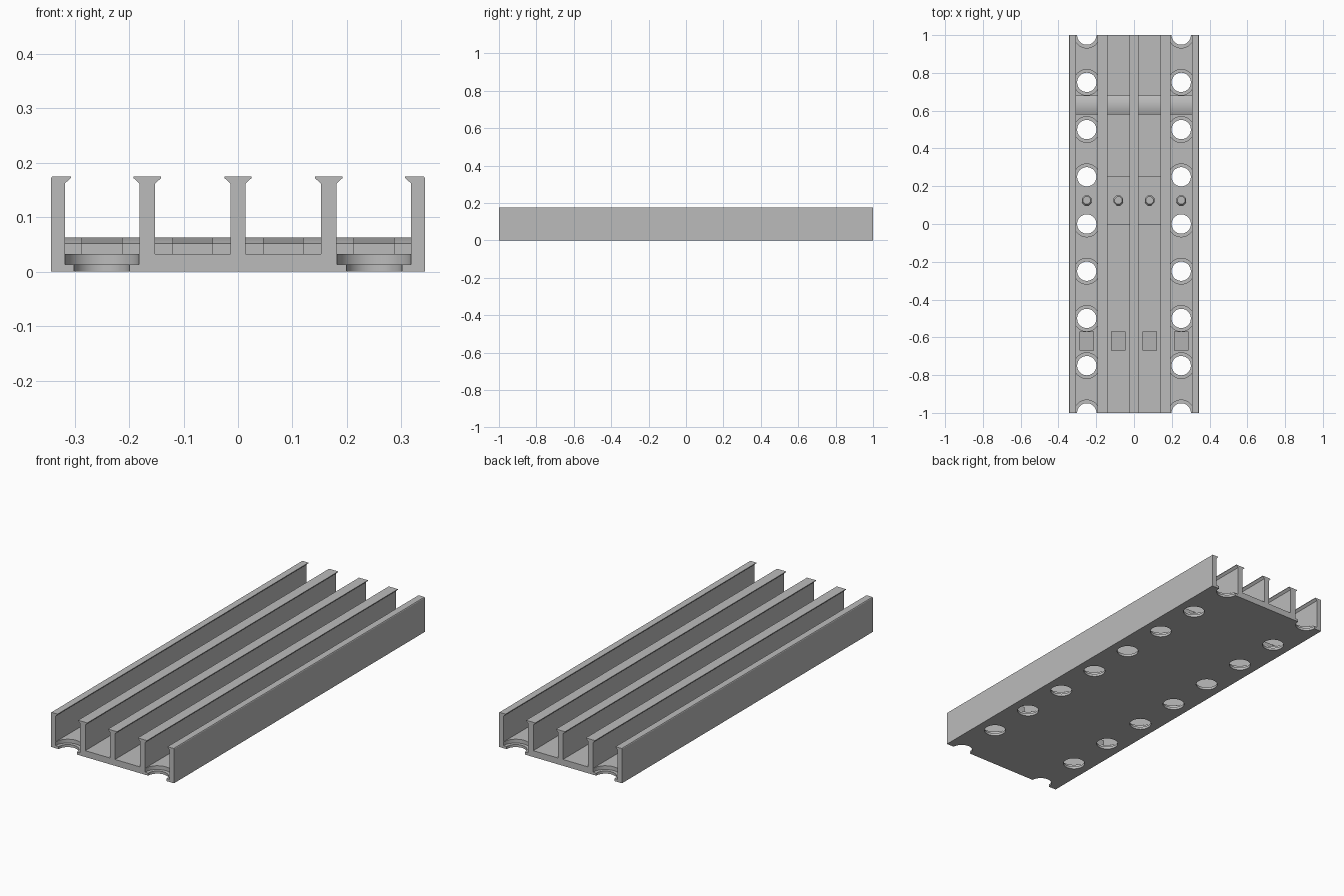
import bpy, bmesh, math
from mathutils import Matrix

cube = bpy.data.objects.get("Cube")
if cube:
    bpy.data.objects.remove(cube)

grey = bpy.data.materials.new("light grey")
grey.use_nodes = True
grey.diffuse_color = (0.5, 0.5, 0.5, 1)
grey.node_tree.nodes["Principled BSDF"].inputs["Base Color"].default_value = (0.5, 0.5, 0.5, 1)

FLOOR, BORE_FLOOR, TOP, LIP = 0.032, 0.013, 0.175, 0.172
CHANNELS = [(-0.318, -0.181), (-0.152, -0.014), (0.014, 0.152), (0.181, 0.318)]
STUDS = [-0.25, -0.083, 0.083, 0.25]


def make_object(name, bm):
    bmesh.ops.recalc_face_normals(bm, faces=bm.faces)
    mesh = bpy.data.meshes.new(name)
    bm.to_mesh(mesh)
    bm.free()
    mesh.materials.append(grey)
    obj = bpy.data.objects.new(name, mesh)
    bpy.context.collection.objects.link(obj)
    return obj


def extrude(bm, points, shift):
    """Close a profile and sweep it along a straight vector."""
    face = bm.faces.new([bm.verts.new(p) for p in points])
    moved = bmesh.ops.extrude_face_region(bm, geom=[face], use_keep_orig=True)["geom"]
    verts = [v for v in moved if isinstance(v, bmesh.types.BMVert)]
    bmesh.ops.translate(bm, verts=verts, vec=shift)


def revolve(bm, profile, x, y, sides):
    """Stack rings given as (radius, z) into a capped round solid."""
    rings = []
    for r, z in profile:
        angles = [2 * math.pi * (i + 0.5) / sides for i in range(sides)]
        rings.append([bm.verts.new((x + r * math.cos(a), y + r * math.sin(a), z)) for a in angles])
    for low, high in zip(rings, rings[1:]):
        for i in range(sides):
            j = (i + 1) % sides
            bm.faces.new((low[i], low[j], high[j], high[i]))
    bm.faces.new(rings[0])
    bm.faces.new(rings[-1])


def smooth(obj):
    bpy.ops.object.select_all(action="DESELECT")
    obj.select_set(True)
    bpy.context.view_layer.objects.active = obj
    bpy.ops.object.shade_smooth_by_angle(angle=math.radians(30))


# Channel tray: one section with lipped walls, swept front to back
section = [(-0.343, 0), (0.343, 0), (0.343, LIP), (0.341, TOP)]
for left, right in reversed(CHANNELS):
    section += [(right - 0.011, TOP), (right - 0.011, LIP), (right, 0.162), (right, FLOOR),
                (left, FLOOR), (left, 0.162), (left + 0.011, LIP), (left + 0.011, TOP)]
section += [(-0.341, TOP), (-0.343, LIP)]
bm = bmesh.new()
extrude(bm, [(x, -1, z) for x, z in section], (0, 2, 0))
tray = make_object("channel_tray", bm)

# Stepped bore cutters in the outer channels
bm = bmesh.new()
for x in (-0.25, 0.25):
    for i in range(9):
        revolve(bm, [(0.051, -0.02), (0.051, BORE_FLOOR), (0.068, BORE_FLOOR), (0.068, 0.04)],
                x, i * 0.25 - 1, 48)
bores = make_object("bore_cutter", bm)

# Pocket cutters around the studs
bm = bmesh.new()
for left, right in CHANNELS:
    extrude(bm, [(left, 0, BORE_FLOOR), (right, 0, BORE_FLOOR), (right, 0, 0.04), (left, 0, 0.04)],
            (0, 0.25, 0))
pockets = make_object("pocket_cutter", bm)

for cutter in (bores, pockets):
    cutter.hide_render = True
    mod = tray.modifiers.new(cutter.name, "BOOLEAN")
    mod.operation, mod.solver, mod.object = "DIFFERENCE", "EXACT", cutter
cut_mesh = bpy.data.meshes.new_from_object(tray.evaluated_get(bpy.context.evaluated_depsgraph_get()))
tray.modifiers.clear()
tray.data = cut_mesh
for cutter in (bores, pockets):
    bpy.data.objects.remove(cutter)
smooth(tray)

# Rounded cross ridges near the back
arc = [(0.58 + 0.1 * i / 12, 0.052 + 0.011 * (1 - (i / 6 - 1) ** 2)) for i in range(13)]
for n, (left, right) in enumerate(CHANNELS):
    bm = bmesh.new()
    outline = [(0.58, FLOOR)] + arc + [(0.68, FLOOR)]
    extrude(bm, [(left, y, z) for y, z in outline], (right - left, 0, 0))
    smooth(make_object(f"cross_ridge_{n + 1}", bm))

# Studs and sloped stop pads, one of each per channel
for n, x in enumerate(STUDS):
    bm = bmesh.new()
    revolve(bm, [(0.028, BORE_FLOOR), (0.028, 0.044), (0.021, 0.052)], x, 0.125, 8)
    make_object(f"stud_{n + 1}", bm)
    bm = bmesh.new()
    wedge = [(-0.67, FLOOR), (-0.57, FLOOR), (-0.57, 0.063), (-0.67, 0.052)]
    extrude(bm, [(x - 0.0375, y, z) for y, z in wedge], (0.075, 0, 0))
    make_object(f"stop_pad_{n + 1}", bm)
